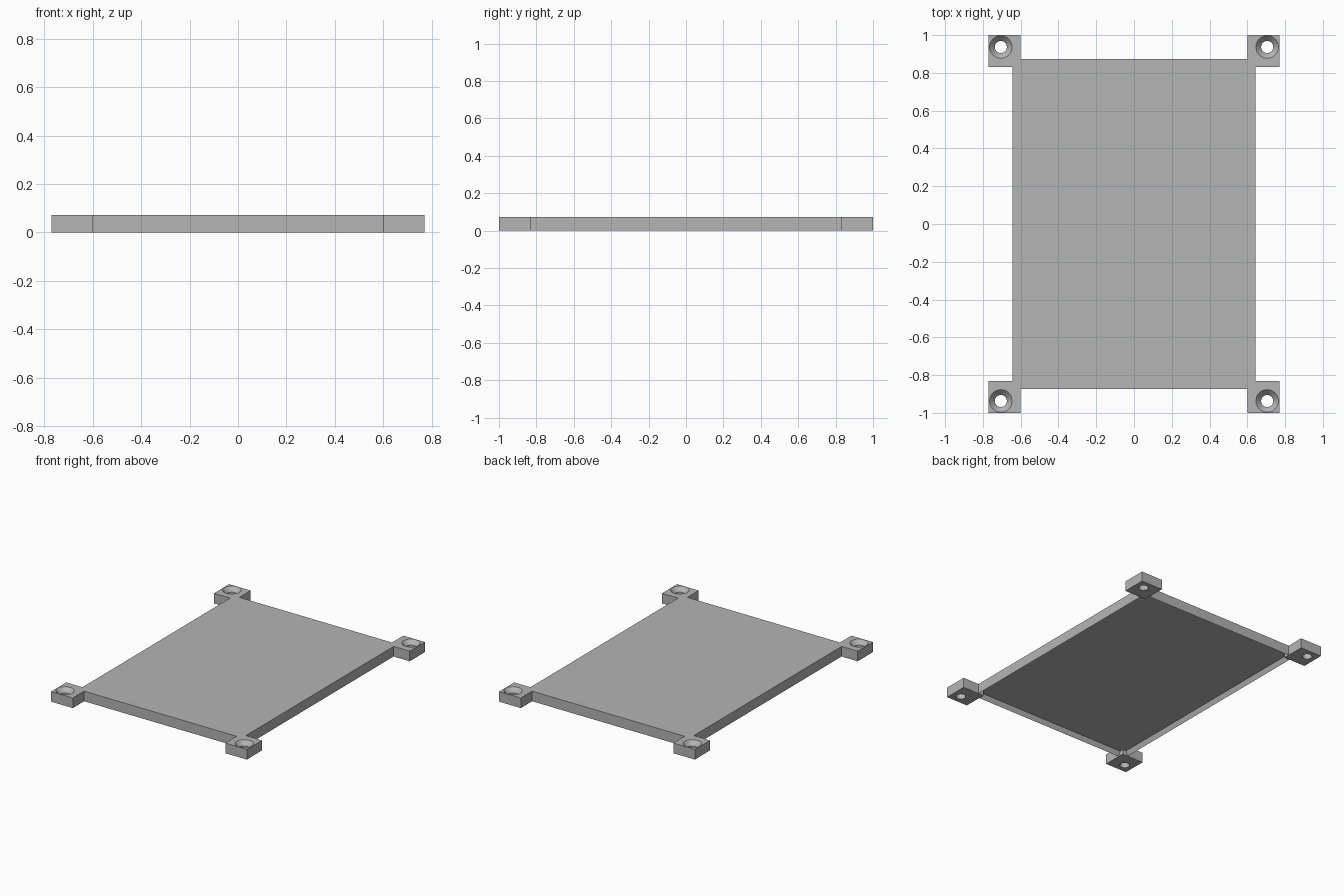
import bpy, bmesh, math
from mathutils import Matrix, Vector

if "Cube" in bpy.data.objects:
    bpy.data.objects.remove(bpy.data.objects["Cube"], do_unlink=True)

HEIGHT = 0.072
PLATE_X, PLATE_Y = 0.643, 0.873
TAB_X, TAB_Y = (0.6, 0.77), (0.83, 1.0)
HOLE_X, HOLE_Y = 0.705, 0.937
RIM, RECESS = 0.022, 0.034

grey = bpy.data.materials.new("plain grey")
grey.use_nodes = True
colour = (0.46, 0.46, 0.46, 1)
grey.diffuse_color = colour
grey.node_tree.nodes["Principled BSDF"].inputs["Base Color"].default_value = colour


def finish(bm, name):
    bmesh.ops.recalc_face_normals(bm, faces=bm.faces)
    mesh = bpy.data.meshes.new(name)
    bm.to_mesh(mesh)
    bm.free()
    mesh.materials.append(grey)
    obj = bpy.data.objects.new(name, mesh)
    bpy.context.collection.objects.link(obj)
    return obj


def box(bm, x, y, z):
    size = Matrix.Diagonal((x[1] - x[0], y[1] - y[0], z[1] - z[0], 1))
    centre = Matrix.Translation([sum(v) / 2 for v in (x, y, z)])
    bmesh.ops.create_cube(bm, size=1, matrix=centre @ size)


def combine(target, other, operation):
    mod = target.modifiers.new(operation.lower(), "BOOLEAN")
    mod.object, mod.operation, mod.solver = other, operation, "EXACT"
    bpy.context.view_layer.objects.active = target
    bpy.ops.object.modifier_apply(modifier=mod.name)
    bpy.data.objects.remove(other, do_unlink=True)


def screw_cutter(x, y):
    # Straight bore that opens into a countersink
    profile = [(0, -0.01), (0.032, -0.01), (0.032, 0.042), (0.069, 0.082), (0, 0.082)]
    bm = bmesh.new()
    verts = [bm.verts.new((x + r, y, z)) for r, z in profile]
    edges = [bm.edges.new(pair) for pair in zip(verts, verts[1:])]
    bmesh.ops.spin(bm, geom=verts + edges, cent=(x, y, 0), axis=(0, 0, 1),
                   angle=math.tau, steps=40)
    bmesh.ops.remove_doubles(bm, verts=bm.verts, dist=1e-5)
    return finish(bm, "screw_cutter")


# Cover plate with a shallow recess underneath
bm = bmesh.new()
box(bm, (-PLATE_X, PLATE_X), (-PLATE_Y, PLATE_Y), (0, HEIGHT))
bm.normal_update()
bottom = min(bm.faces, key=lambda f: f.calc_center_median().z)
bmesh.ops.inset_region(bm, faces=[bottom], thickness=RIM)
bmesh.ops.translate(bm, verts=bottom.verts, vec=Vector((0, 0, RECESS)))
plate = finish(bm, "cover_plate")

# Four corner mounting tabs with countersunk screw holes
for sx in (-1, 1):
    for sy in (-1, 1):
        bm = bmesh.new()
        box(bm, sorted(sx * v for v in TAB_X), sorted(sy * v for v in TAB_Y), (0, HEIGHT))
        tab = finish(bm, "corner_tab")
        combine(tab, screw_cutter(sx * HOLE_X, sy * HOLE_Y), "DIFFERENCE")
        combine(plate, tab, "UNION")

bpy.ops.object.select_all(action="DESELECT")
plate.select_set(True)
bpy.context.view_layer.objects.active = plate
bpy.ops.object.shade_smooth_by_angle(angle=math.radians(30))
